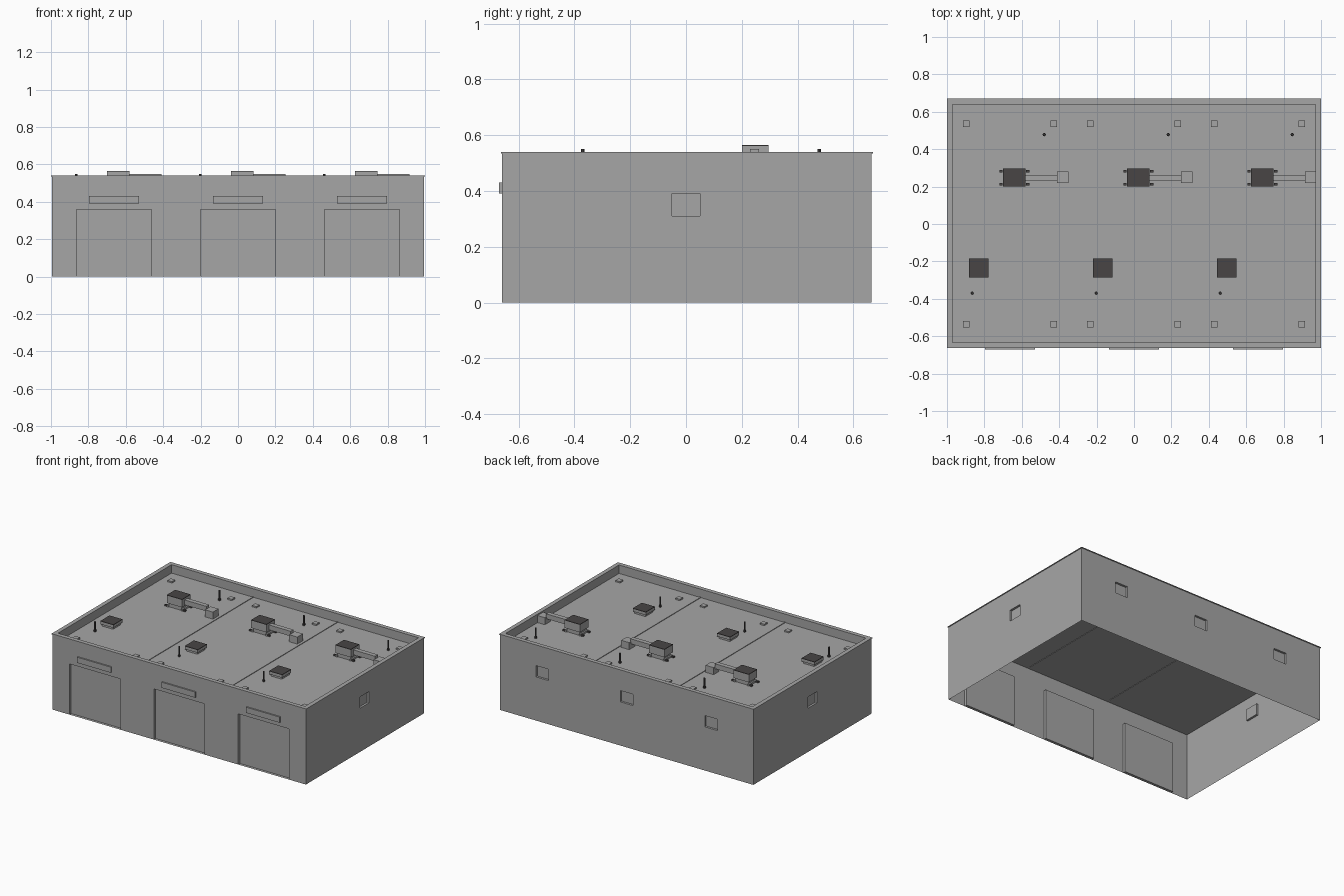
import bpy, bmesh
from mathutils import Vector

cube = bpy.data.objects.get("Cube")
if cube:
    bpy.data.objects.remove(cube, do_unlink=True)


def material(name, rgb):
    m = bpy.data.materials.new(name)
    m.use_nodes = True
    m.diffuse_color = (*rgb, 1)
    m.node_tree.nodes["Principled BSDF"].inputs["Base Color"].default_value = (*rgb, 1)
    return m


GREY = material("concrete grey", (0.38, 0.38, 0.38))
DARK = material("dark metal", (0.065, 0.06, 0.06))

CY = 0.003                    # the front signs push the walls back slightly
HX, HY = 0.995, 0.662         # wall half sizes
TOP, ROOF = 0.54, 0.48
BAYS = (-0.663, 0, 0.663)


def finish(name, bm, mat):
    mesh = bpy.data.meshes.new(name)
    bm.to_mesh(mesh)
    bm.free()
    mesh.materials.append(mat)
    ob = bpy.data.objects.new(name, mesh)
    bpy.context.collection.objects.link(ob)
    return ob


def add_box(bm, x0, x1, y0, y1, z0, z1):
    verts = bmesh.ops.create_cube(bm, size=1)["verts"]
    for v in verts:
        v.co = Vector((x1 if v.co.x > 0 else x0,
                       y1 if v.co.y > 0 else y0,
                       z1 if v.co.z > 0 else z0))


def box(name, *limits, mat=GREY):
    bm = bmesh.new()
    add_box(bm, *limits)
    return finish(name, bm, mat)


def block(name, x, y, w, d, z0, z1, mat=GREY):
    return box(name, x - w / 2, x + w / 2, y - d / 2, y + d / 2, z0, z1, mat=mat)


def ring(name, ox, oy, ix, iy, z0, z1):
    bm = bmesh.new()
    for s in (-1, 1):
        xs, ys = sorted((s * ix, s * ox)), sorted((s * iy, s * oy))
        add_box(bm, *xs, CY - oy, CY + oy, z0, z1)
        add_box(bm, -ix, ix, CY + ys[0], CY + ys[1], z0, z1)
    return finish(name, bm, GREY)


def wall(name, origin, along, inward, half, openings, depth):
    """Thin wall with recessed rectangular openings (u0, u1, z0, z1)."""
    origin, along, inward = Vector(origin), Vector(along), Vector(inward)
    us = sorted({-half, half} | {u for o in openings for u in o[:2]})
    zs = sorted({0, TOP} | {z for o in openings for z in o[2:]})
    bm = bmesh.new()

    def quad(points):
        bm.faces.new([bm.verts.new(origin + along * u + inward * d + Vector((0, 0, z)))
                      for u, z, d in points])

    for u0, u1 in zip(us, us[1:]):
        for z0, z1 in zip(zs, zs[1:]):
            um, zm = (u0 + u1) / 2, (z0 + z1) / 2
            if not any(a < um < b and c < zm < d for a, b, c, d in openings):
                quad([(u0, z0, 0), (u1, z0, 0), (u1, z1, 0), (u0, z1, 0)])
    for a, b, c, d in openings:
        rim = [(a, c), (b, c), (b, d), (a, d)]
        quad([(*p, depth) for p in rim])
        for p, q in zip(rim, rim[1:] + rim[:1]):
            quad([(*p, 0), (*q, 0), (*q, depth), (*p, depth)])
    bmesh.ops.remove_doubles(bm, verts=bm.verts, dist=0.0001)
    bmesh.ops.dissolve_limit(bm, angle_limit=0.01, verts=bm.verts, edges=bm.edges)
    return finish(name, bm, GREY)


# Walls with recessed doors and windows
doors = [(x - 0.2, x + 0.2, 0, 0.36) for x in BAYS]
windows = [(x - 0.05, x + 0.05, 0.31, 0.39) for x in BAYS]
side_window = [(-0.05 - CY, 0.05 - CY, 0.31, 0.39)]
wall("front_wall", (0, CY - HY, 0), (1, 0, 0), (0, 1, 0), HX, doors, 0.02)
wall("back_wall", (0, CY + HY, 0), (-1, 0, 0), (0, -1, 0), HX, windows, 0.015)
wall("left_wall", (HX, CY, 0), (0, 1, 0), (-1, 0, 0), HY, side_window, 0.015)
wall("right_wall", (-HX, CY, 0), (0, -1, 0), (1, 0, 0), HY,
     [(-b, -a, c, d) for a, b, c, d in side_window], 0.015)

# Roof, parapet and coping
box("roof", -HX + 0.001, HX - 0.001, CY - HY + 0.001, CY + HY - 0.001, ROOF - 0.004, ROOF)
ring("parapet", HX - 0.001, HY - 0.001, 0.97, 0.637, ROOF, TOP - 0.005)
ring("coping", 1, 0.667, 0.97, 0.637, TOP - 0.005, TOP)
for x in (-0.3315, 0.3315):
    block("roof_joint", x, CY, 0.01, 1.274, ROOF - 0.007, ROOF + 0.004)

# Fittings repeated on every bay
for x in BAYS:
    block("sign_panel", x, -0.665, 0.265, 0.01, 0.39, 0.43)

    # Air handler with feet, duct and outlet box
    ux, uy = x + 0.023, 0.248
    block("air_unit_base", ux, uy, 0.1, 0.075, ROOF, 0.51)
    block("air_unit_body", ux, uy, 0.12, 0.095, 0.508, 0.561)
    block("air_unit_lid", ux, uy, 0.12, 0.095, 0.561, 0.565, DARK)
    for sx in (-1, 1):
        block("unit_rail", ux + sx * 0.055, uy, 0.012, 0.09, ROOF, 0.492)
        for sy in (-1, 1):
            block("unit_foot", ux + sx * 0.071, uy + sy * 0.035, 0.018, 0.014,
                  ROOF, 0.49, DARK)
    box("duct", x + 0.08, x + 0.253, 0.23, 0.262, 0.515, 0.55)
    box("duct_outlet", x + 0.25, min(x + 0.313, 0.97), 0.218, 0.28, ROOF, 0.53)

    # Roof hatch
    block("hatch_curb", x - 0.167, -0.235, 0.085, 0.085, ROOF, 0.497)
    block("hatch_body", x - 0.167, -0.235, 0.102, 0.102, 0.495, 0.514)
    block("hatch_cover", x - 0.167, -0.235, 0.102, 0.102, 0.514, 0.518, DARK)

    # Vent pipes
    for px, py in ((-0.202, -0.37), (0.183, 0.478)):
        bm = bmesh.new()
        for radius, height in ((0.006, 0.07), (0.009, 0.012)):
            part = bmesh.ops.create_cone(bm, cap_ends=True, segments=8, radius1=radius,
                                         radius2=radius, depth=height)["verts"]
            bmesh.ops.translate(bm, verts=part, vec=(x + px, py, ROOF + height / 2))
        finish("vent_pipe", bm, DARK)

    # Small drain covers near the corners of the bay
    for sx in (-1, 1):
        for sy in (-1, 1):
            block("drain_cover", x + sx * 0.235, sy * 0.535, 0.035, 0.035,
                  ROOF, ROOF + 0.01)
